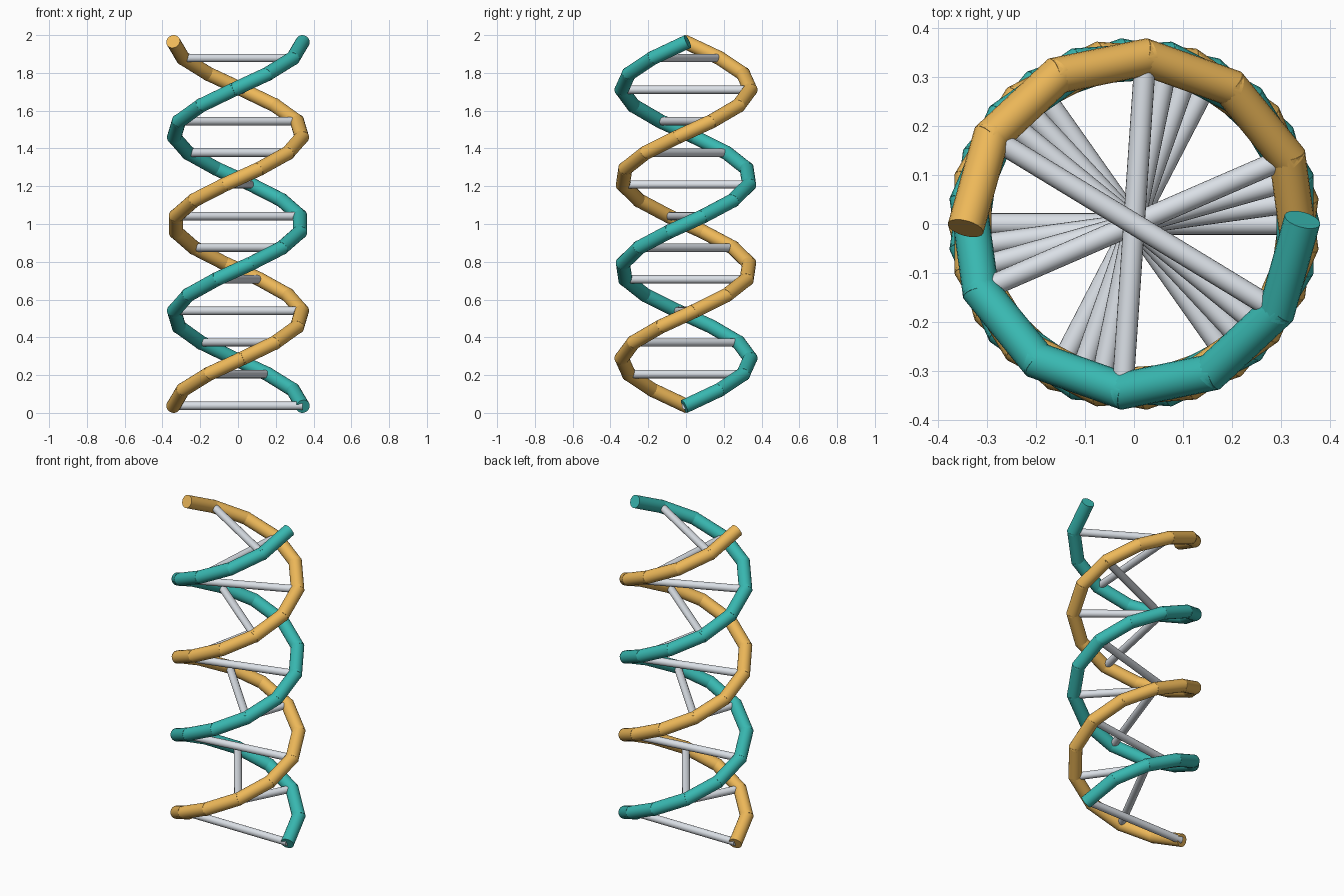
import bpy, bmesh, math
from mathutils import Vector, Matrix

if "Cube" in bpy.data.objects:
    bpy.data.objects.remove(bpy.data.objects["Cube"])

R = 0.341          # helix radius
TUBE = 0.0375      # strand radius
RUNG = 0.022       # rung radius
STEPS = 23         # segments per strand
TURNS = 2
Z0, Z1 = 0.038, 1.962
OVERLAP = 0.010    # each strand segment runs slightly past its joints


def material(name, rgb):
    m = bpy.data.materials.new(name)
    m.diffuse_color = (*rgb, 1)
    m.use_nodes = True
    m.node_tree.nodes["Principled BSDF"].inputs["Base Color"].default_value = m.diffuse_color
    return m


def point(i, phase):
    a = phase + TURNS * 2 * math.pi * i / STEPS
    return Vector((R * math.cos(a), R * math.sin(a), Z0 + (Z1 - Z0) * i / STEPS))


def rods(name, pairs, radius, extend, mat):
    """One object made of a capped cylinder between each pair of points."""
    bm = bmesh.new()
    for a, b in pairs:
        d = b - a
        mx = Matrix.Translation((a + b) / 2) @ d.to_track_quat('Z', 'Y').to_matrix().to_4x4()
        bmesh.ops.create_cone(bm, cap_ends=True, segments=20, radius1=radius, radius2=radius,
                              depth=d.length + 2 * extend, matrix=mx)
    me = bpy.data.meshes.new(name)
    bm.to_mesh(me)
    bm.free()
    ob = bpy.data.objects.new(name, me)
    bpy.context.collection.objects.link(ob)
    if mat:
        me.materials.append(mat)
    bpy.ops.object.select_all(action='DESELECT')
    ob.select_set(True)
    bpy.context.view_layer.objects.active = ob
    bpy.ops.object.shade_smooth_by_angle(angle=math.radians(35))
    return ob


# two opposite strands
for name, phase, rgb in (("teal_strand", 0, (0.04, 0.48, 0.44)),
                         ("orange_strand", math.pi, (0.85, 0.48, 0.10))):
    pairs = [(point(i, phase), point(i + 1, phase)) for i in range(STEPS)]
    rods(name, pairs, TUBE, OVERLAP, material(name, rgb))

# rungs across every second joint
rods("rungs", [(point(i, 0), point(i, math.pi)) for i in range(0, STEPS, 2)], RUNG, 0,
     material("rung_grey", (0.70, 0.74, 0.79)))
